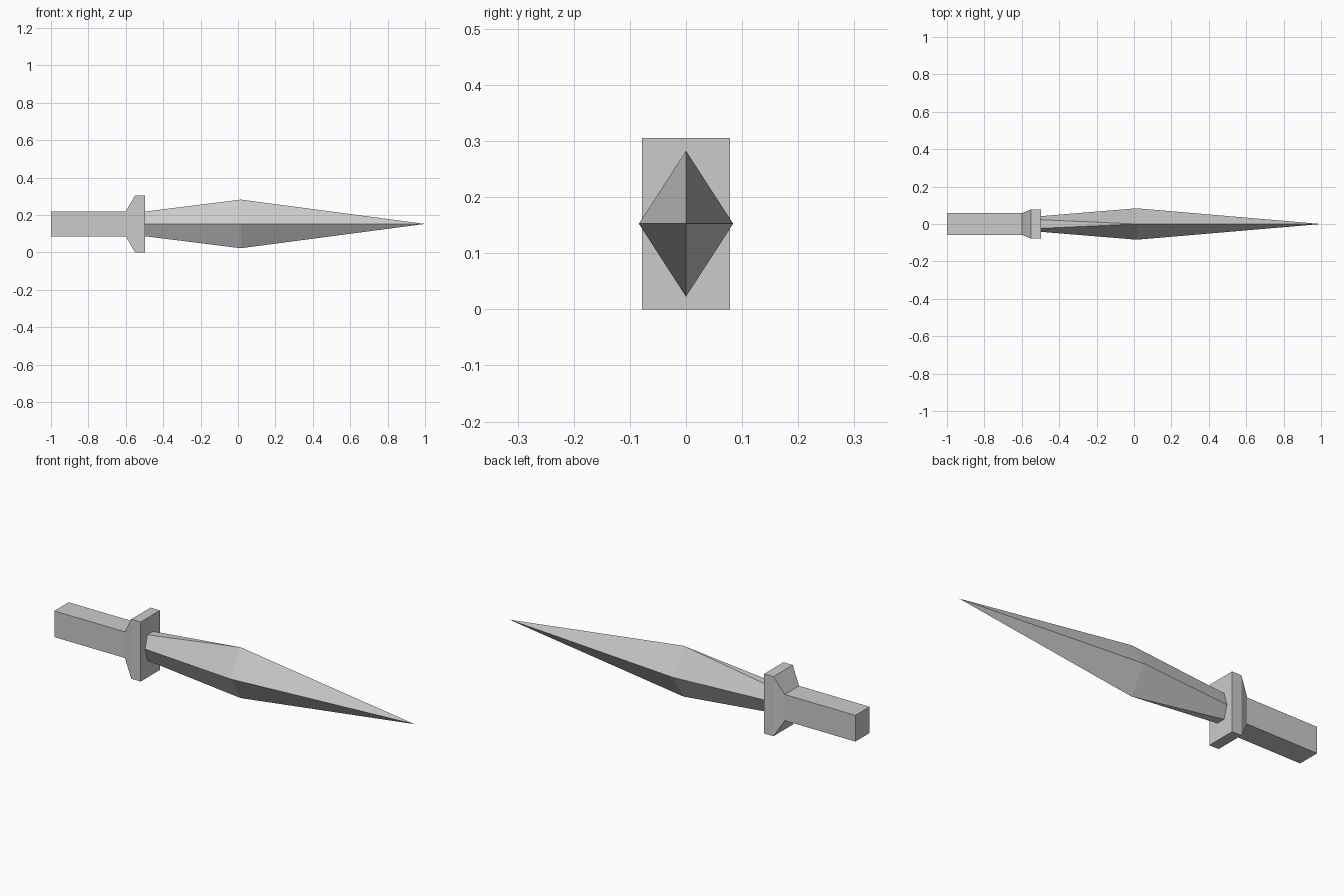
import bpy, bmesh

cube = bpy.data.objects.get("Cube")
if cube:
    bpy.data.objects.remove(cube, do_unlink=True)

MID_Z = 0.1525

steel = bpy.data.materials.new("grey steel")
steel.use_nodes = True
GREY = (0.6, 0.6, 0.6, 1)
steel.diffuse_color = GREY
steel.node_tree.nodes["Principled BSDF"].inputs["Base Color"].default_value = GREY


def rectangle(y, z):
    return [(-y, -z), (y, -z), (y, z), (-y, z)]


def hexagon(side, ridge, z):
    """Blade section: side points at +-side, flat edges of half width ridge."""
    return [(-side, 0), (-ridge, -z), (ridge, -z), (side, 0), (ridge, z), (-ridge, z)]


def loft(name, sections):
    """Skin a list of (x, [(y, z), ...]) sections and cap both ends."""
    bm = bmesh.new()
    rings = [[bm.verts.new((x, y, MID_Z + z)) for y, z in pts] for x, pts in sections]
    for a, b in zip(rings, rings[1:]):
        for i in range(len(a)):
            j = (i + 1) % len(a)
            bm.faces.new((a[i], a[j], b[j], b[i]))
    bm.faces.new(rings[0])
    bm.faces.new(rings[-1])
    # Close the collapsed ridges and the point
    bmesh.ops.remove_doubles(bm, verts=bm.verts, dist=0.0001)
    bmesh.ops.recalc_face_normals(bm, faces=bm.faces)
    mesh = bpy.data.meshes.new(name)
    bm.to_mesh(mesh)
    bm.free()
    mesh.materials.append(steel)
    obj = bpy.data.objects.new(name, mesh)
    bpy.context.collection.objects.link(obj)
    return obj


# Square grip
grip = rectangle(0.058, 0.067)
loft("handle", [(-1.0, grip), (-0.6, grip)])

# Guard flaring out of the grip
plate = rectangle(0.078, 0.1525)
loft("guard", [(-0.6, grip), (-0.55, plate), (-0.497, plate)])

# Blade: hexagonal root, diamond at the widest point, sharp tip
loft("blade", [
    (-0.497, hexagon(0.042, 0.023, 0.066)),
    (0.015, hexagon(0.084, 0, 0.13)),
    (1.0, hexagon(0, 0, 0)),
])
